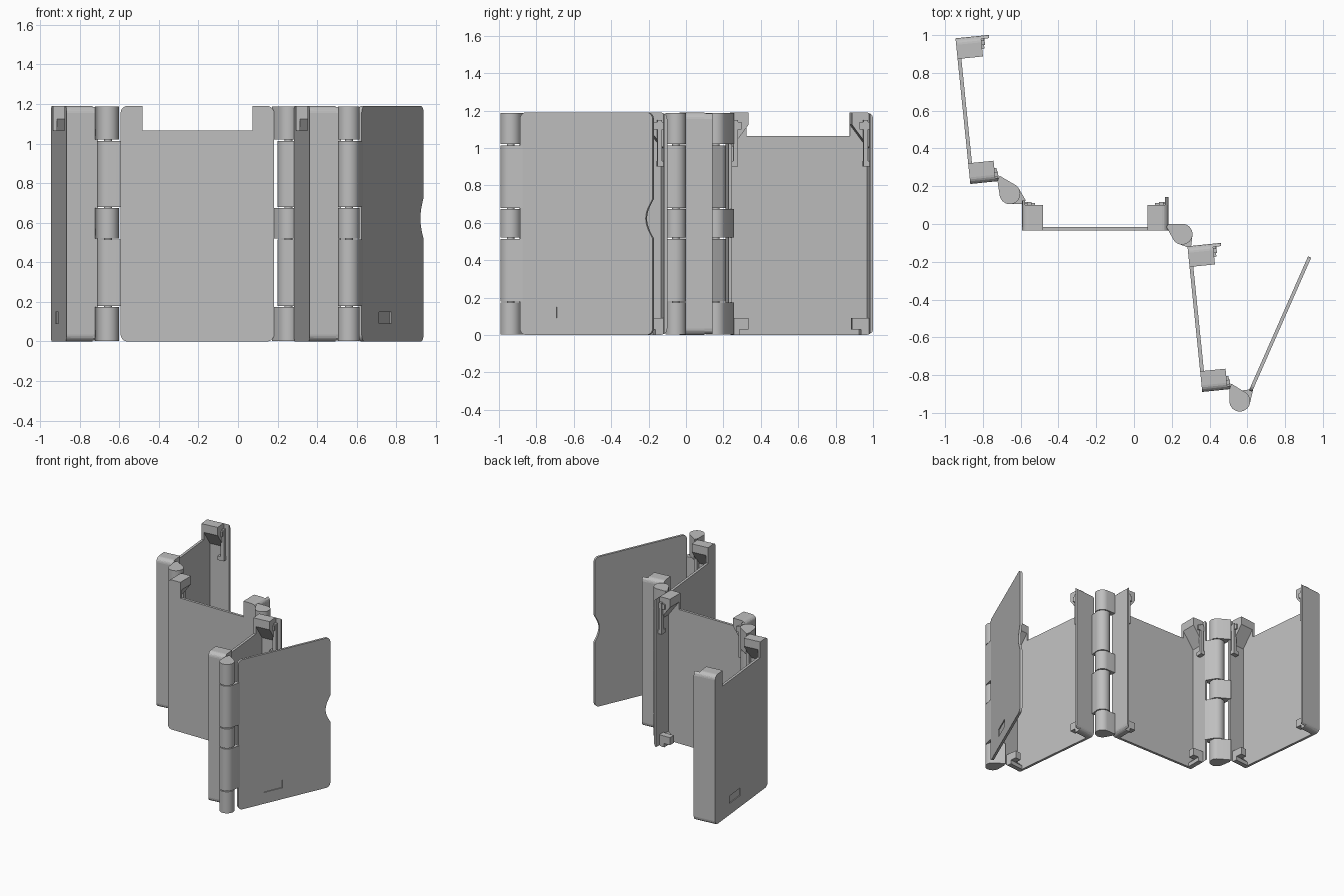
import bpy, bmesh, math
from mathutils import Vector, Matrix

if "Cube" in bpy.data.objects:
    bpy.data.objects.remove(bpy.data.objects["Cube"])

W, H = 0.775, 1.19          # panel width and height
PLATE, POST = 0.02, 0.11    # plate thickness, width of the corner posts
SHELF = 1.065               # bottom of the notch in the plate
ROUND = 0.035

grey = bpy.data.materials.new("plain grey")
grey.use_nodes = True
grey.diffuse_color = (0.52, 0.52, 0.52, 1)
grey.node_tree.nodes["Principled BSDF"].inputs["Base Color"].default_value = (0.52, 0.52, 0.52, 1)


def frame(x, y, degrees):
    """Panel frame: local x along the width, y inward, z up."""
    return Matrix.Translation((x, y, 0)) @ Matrix.Rotation(math.radians(degrees), 4, 'Z')


def add_object(name, bm, matrix, smooth=False):
    bmesh.ops.recalc_face_normals(bm, faces=bm.faces)
    mesh = bpy.data.meshes.new(name)
    bm.to_mesh(mesh)
    bm.free()
    mesh.materials.append(grey)
    ob = bpy.data.objects.new(name, mesh)
    bpy.context.collection.objects.link(ob)
    ob.matrix_world = matrix
    if smooth:
        bpy.ops.object.select_all(action='DESELECT')
        ob.select_set(True)
        bpy.context.view_layer.objects.active = ob
        bpy.ops.object.shade_smooth_by_angle(angle=math.radians(30))
    return ob


def rounded(points):
    """Outline from (x, z, radius) corners."""
    out = []
    for i, (x, z, r) in enumerate(points):
        p = Vector((x, z))
        if not r:
            out.append(p)
            continue
        a = (Vector(points[i - 1][:2]) - p).normalized() * r
        b = (Vector(points[(i + 1) % len(points)][:2]) - p).normalized() * r
        for k in range(6):
            s = k / 5 * math.pi / 2
            out.append(p + a * (1 - math.sin(s)) + b * (1 - math.cos(s)))
    return out


def prism(name, outline, y0, y1, matrix, mirror=False):
    bm = bmesh.new()
    verts = [bm.verts.new((W - p[0] if mirror else p[0], y0, p[1])) for p in outline]
    face = bm.faces.new(verts)
    ext = bmesh.ops.extrude_face_region(bm, geom=[face])
    moved = [v for v in ext["geom"] if isinstance(v, bmesh.types.BMVert)]
    bmesh.ops.translate(bm, verts=moved, vec=(0, y1 - y0, 0))
    return add_object(name, bm, matrix)


def box(x0, x1, z0, z1):
    return [(x0, z0), (x1, z0), (x1, z1), (x0, z1)]


def label_recess(ob, matrix):
    """Shallow label pocket in the outer face."""
    cutter = prism("recess_cutter", box(0.215, 0.37, 0.09, 0.15), -0.05, 0.007, matrix)
    mod = ob.modifiers.new("recess", 'BOOLEAN')
    mod.operation, mod.solver, mod.object = 'DIFFERENCE', 'EXACT', cutter
    bpy.context.view_layer.objects.active = ob
    bpy.ops.object.modifier_apply(modifier=mod.name)
    bpy.data.objects.remove(cutter)


def tray(name, matrix, hinged_right, recess):
    plate = prism(name + "_plate", rounded([
        (0, 0, ROUND), (W, 0, ROUND), (W, H, ROUND), (W - POST, H, 0), (W - POST, SHELF, 0),
        (POST, SHELF, 0), (POST, H, 0), (0, H, ROUND)]), 0, PLATE, matrix)
    if recess:
        label_recess(plate, matrix)
    for side, mirror in (("left", False), ("right", True)):
        part = f"{name}_{side}_"
        rim = 0.16 if mirror == hinged_right else 0.177
        # side wall, following the rounded corners of the plate
        prism(part + "wall", [(0, ROUND), (0.004, 0.018), (0.017, 0.006), (0.017, H - 0.006),
                              (0.004, H - 0.018), (0, H - ROUND)], PLATE, rim, matrix, mirror)
        # top corner block with sloping underside
        prism(part + "top_block", rounded([
            (0.01, 0.99, 0), (POST, 1.125, 0), (POST, H, 0), (0, H, ROUND), (0, 1.0, 0)]),
            PLATE, 0.135, matrix, mirror)
        # bottom corner: ledge and retaining lip
        prism(part + "bottom_ledge", rounded([
            (0, 0, ROUND), (0.06, 0, 0), (0.06, 0.03, 0), (0, 0.09, 0)]),
            PLATE, 0.135, matrix, mirror)
        prism(part + "bottom_lip", rounded([
            (0, 0, ROUND), (0.06, 0, 0), (0.06, 0.03, 0), (POST, 0.03, 0), (POST, 0.09, 0),
            (0, 0.09, 0)]), 0.085, 0.135, matrix, mirror)
        # latch lever and its catch
        prism(part + "latch_lever", box(0.026, 0.05, 0.9, 1.15), 0.125, 0.152, matrix, mirror)
        prism(part + "latch_foot", box(0.015, 0.05, 0.9, 0.93), 0.1, 0.152, matrix, mirror)
        prism(part + "latch_catch", box(0.015, 0.07, 1.1, 1.14), 0.12, 0.147, matrix, mirror)


def hinge(name, centre, first, second):
    """Five knuckles in turn joined to the first and the second panel."""
    cuts = [0, 0.177, 0.517, 0.677, 1.017, H]
    for i in range(5):
        points = [Vector((centre[0] + 0.055 * math.cos(a * math.pi / 16),
                          centre[1] + 0.055 * math.sin(a * math.pi / 16), 0)) for a in range(32)]
        matrix, tabs = second if i % 2 else first
        points += [matrix @ Vector((x, y, 0)) for x, y in tabs]
        bm = bmesh.new()
        for z in (cuts[i] + 0.003, cuts[i + 1] - 0.003):
            for p in points:
                bm.verts.new((p.x, p.y, z))
        res = bmesh.ops.convex_hull(bm, input=bm.verts)
        loose = {v for v in res["geom_interior"] if isinstance(v, bmesh.types.BMVert)}
        bmesh.ops.delete(bm, geom=list(loose), context='VERTS')
        bmesh.ops.dissolve_limit(bm, angle_limit=0.01, verts=bm.verts, edges=bm.edges)
        add_object(f"{name}_knuckle_{i + 1}", bm, Matrix.Identity(4), True)
    # pin
    bm = bmesh.new()
    bmesh.ops.create_cone(bm, cap_ends=True, segments=16, radius1=0.02, radius2=0.02, depth=H - 0.02)
    add_object(name + "_pin", bm, Matrix.Translation((centre[0], centre[1], H / 2)), True)


# Panels folded in a zigzag
left_panel = frame(-0.945, 0.983, -84.2)
middle_panel = frame(-0.593, -0.035, 0)
right_panel = frame(0.283, -0.118, -84.2)
cover_panel = frame(0.625, -0.888, 66.2)

tray("left_tray", left_panel, True, True)
tray("middle_tray", middle_panel, False, False)
tray("right_tray", right_panel, True, False)

# Cover with rounded corners and a thumb notch
notch = [(W - 0.04 * math.cos(k * math.pi / 16), 0.622 + 0.105 * k / 8) for k in range(-8, 9)]
cover = prism("cover", rounded([(0, 0, ROUND), (W, 0, ROUND)] + [(x, z, 0) for x, z in notch]
                               + [(W, H, ROUND), (0, H, ROUND)]), 0, 0.018, cover_panel)
label_recess(cover, cover_panel)

# Hinges: inner rims, outer faces, then the cover
rim_right = [(W - 0.028, 0.158), (W, 0.145)]
rim_left = [(0.02, 0.16), (0, 0.14)]
hinge("left_hinge", (-0.657, 0.16), (left_panel, rim_right), (middle_panel, rim_left))
hinge("middle_hinge", (0.255, -0.054),
      (middle_panel, [(W - 0.01, 0.02), (W, 0.035)]), (right_panel, [(0.005, 0), (0, 0.02)]))
hinge("cover_hinge", (0.56, -0.938), (right_panel, rim_right),
      (cover_panel, [(0.015, 0), (0.005, 0.018)]))
